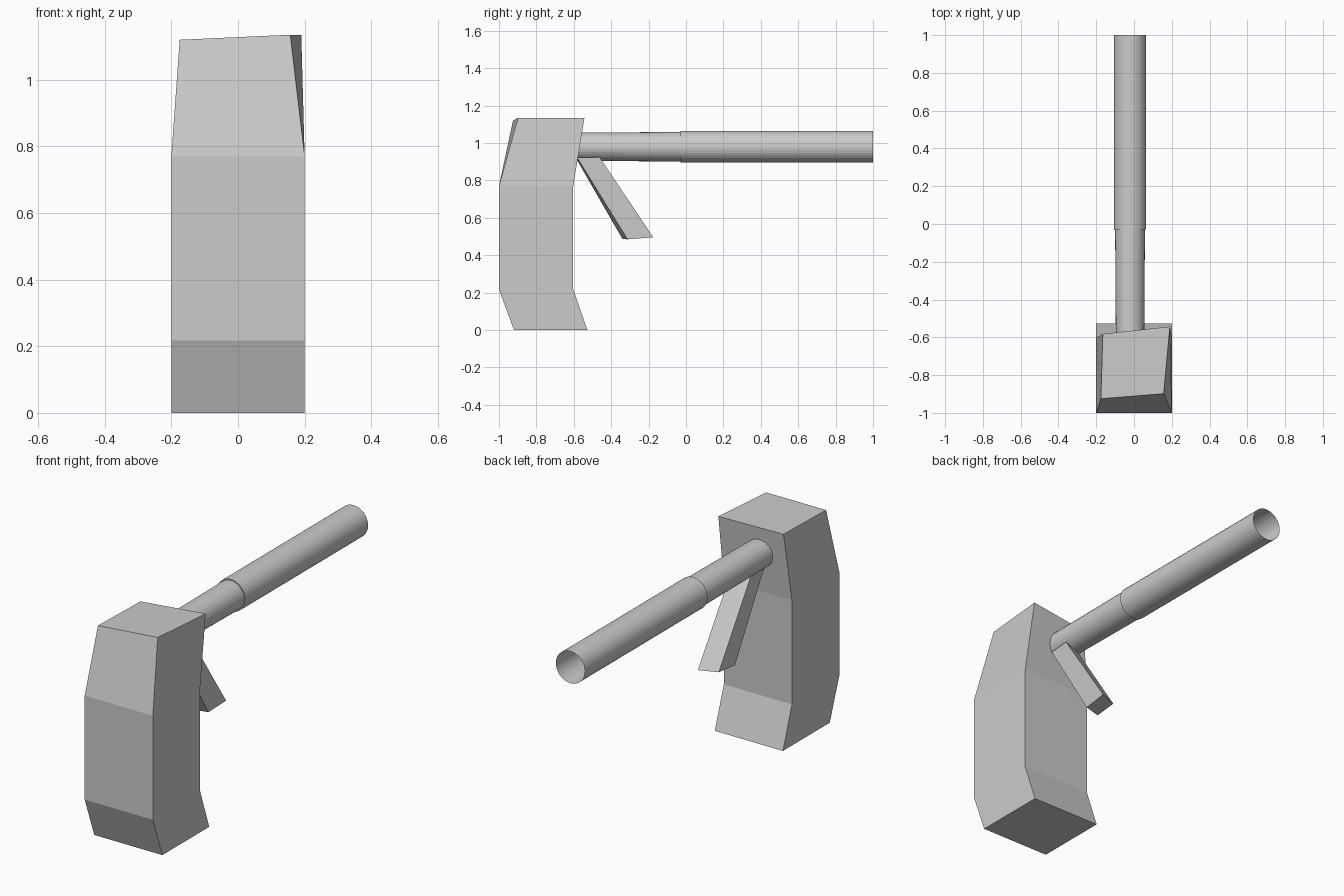
import bpy
from math import cos, sin, tau

if "Cube" in bpy.data.objects:
    bpy.data.objects.remove(bpy.data.objects["Cube"])


def loft(name, rings, cap_start=True, cap_end=True):
    """Skin a stack of equally sized point rings."""
    n = len(rings[0])
    verts = [p for ring in rings for p in ring]
    faces = [(k * n + i, k * n + (i + 1) % n, (k + 1) * n + (i + 1) % n, (k + 1) * n + i)
             for k in range(len(rings) - 1) for i in range(n)]
    if cap_start:
        faces.append(tuple(reversed(range(n))))
    if cap_end:
        faces.append(tuple(range(len(verts) - n, len(verts))))
    mesh = bpy.data.meshes.new(name)
    mesh.from_pydata(verts, [], faces)
    mesh.update()
    obj = bpy.data.objects.new(name, mesh)
    bpy.context.collection.objects.link(obj)
    return obj


def rect(y0, y1, z, w=0.2):
    return [(-w, y0, z), (w, y0, z), (w, y1, z), (-w, y1, z)]


# Upright body: bent block with a slightly twisted top
top = [(-0.175, -0.925, 1.12), (0.157, -0.898, 1.135),
       (0.19, -0.543, 1.135), (-0.165, -0.582, 1.12)]
loft("body", [rect(-0.92, -0.527, 0), rect(-1, -0.603, 0.218),
              rect(-1, -0.603, 0.77), top])

# Stepped open tube along y
profile = [(-0.62, 0.075), (-0.03, 0.079), (-0.03, 0.085), (1.0, 0.085)]
sides = 32
tube = [[(-0.021 + r * sin(tau * i / sides), y, 0.98 + r * cos(tau * i / sides))
         for i in range(sides)] for y, r in profile]
loft("tube", tube, cap_end=False)

# Slanted, slightly twisted lever under the tube
lever_bottom = [(-0.05, -0.34, 0.487), (0.045, -0.312, 0.485),
                (0.053, -0.175, 0.496), (-0.044, -0.213, 0.496)]
lever_top = [(-0.05, -0.592, 0.925), (0.045, -0.582, 0.922),
             (0.053, -0.462, 0.924), (-0.044, -0.495, 0.925)]
loft("lever", [lever_bottom, lever_top])
